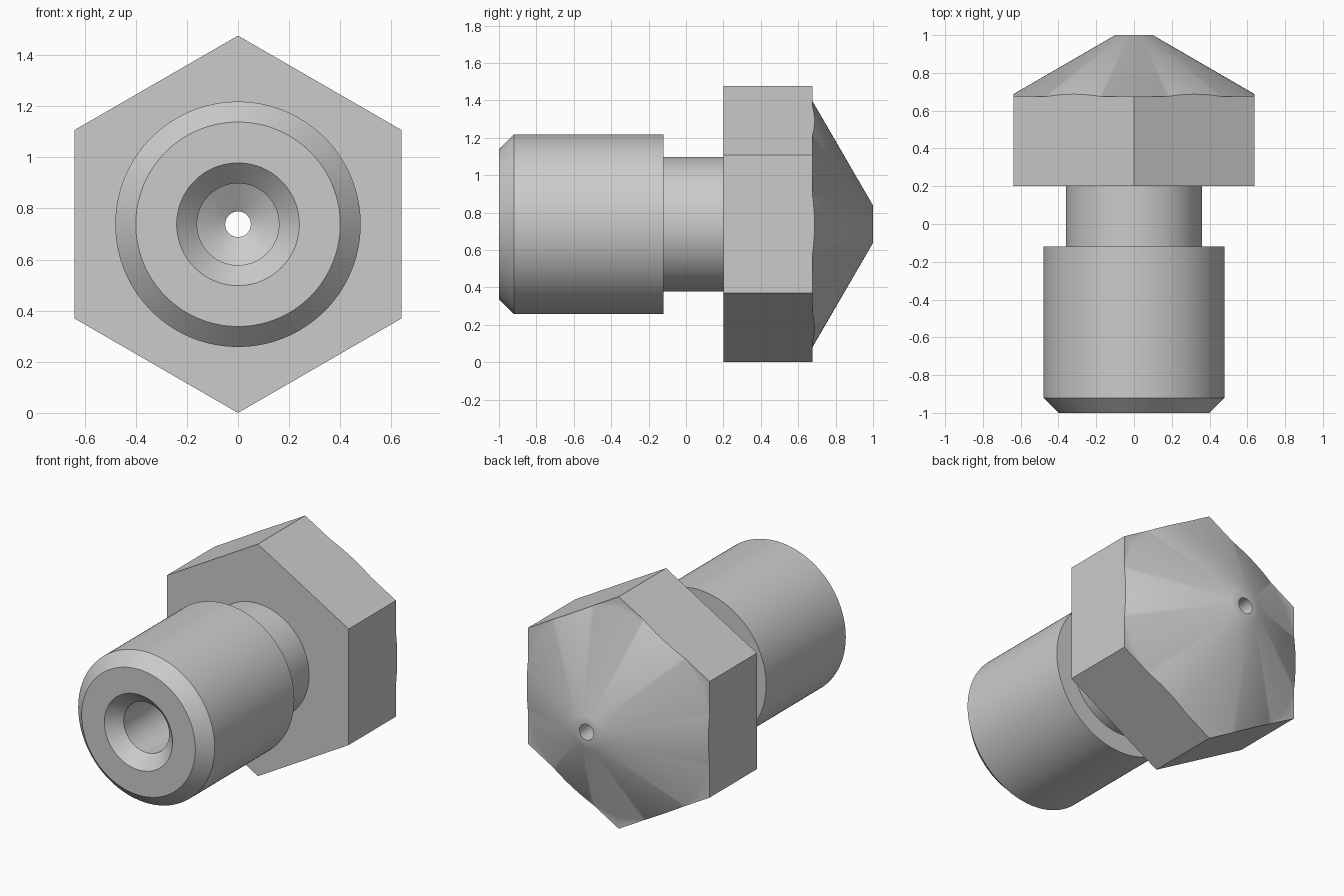
import bpy
import bmesh
from math import cos, sin, tau, radians
from mathutils import Matrix

old = bpy.data.objects.get("Cube")
if old:
    bpy.data.objects.remove(old, do_unlink=True)

HEX_R = 0.738          # corner radius of the hex head
AXIS_Z = HEX_R         # height of the turning axis
SEGMENTS = 144

metal = bpy.data.materials.new("grey metal")
metal.use_nodes = True
colour = (0.6, 0.6, 0.6, 1)
metal.diffuse_color = colour
metal.node_tree.nodes["Principled BSDF"].inputs["Base Color"].default_value = colour


def make_object(name, bm):
    bmesh.ops.recalc_face_normals(bm, faces=bm.faces)
    mesh = bpy.data.meshes.new(name)
    bm.to_mesh(mesh)
    bm.free()
    mesh.materials.append(metal)
    obj = bpy.data.objects.new(name, mesh)
    bpy.context.collection.objects.link(obj)
    return obj


def lathe(name, profile):
    """Turn a closed (radius, y) profile around the y axis."""
    bm = bmesh.new()
    rings = []
    for r, y in profile:
        rings.append([bm.verts.new((r * cos(tau * i / SEGMENTS), y,
                                    AXIS_Z + r * sin(tau * i / SEGMENTS)))
                      for i in range(SEGMENTS)])
    for a, b in zip(rings, rings[1:] + rings[:1]):
        for i in range(SEGMENTS):
            j = (i + 1) % SEGMENTS
            bm.faces.new((a[i], a[j], b[j], b[i]))
    return make_object(name, bm)


# Turned body: outside from the front chamfer to the tip, then the bore back out
nozzle = lathe("nozzle_body", [
    (0.24, -1.0), (0.40, -1.0), (0.48, -0.92), (0.48, -0.12),   # shank
    (0.36, -0.12), (0.36, 0.20),                                # neck
    (0.85, 0.20), (0.85, 0.675),                                # head blank
    (0.66, 0.675), (0.10, 1.0),                                 # cone tip
    (0.05, 1.0), (0.05, 0.84), (0.16, 0.777), (0.16, -0.92),    # bore
])

# Hex prism that trims the head blank to six flats, corners at top and bottom
bm = bmesh.new()
place = Matrix.Translation((0, 0, AXIS_Z)) @ Matrix.Rotation(radians(90), 4, "X")
bmesh.ops.create_cone(bm, cap_ends=True, segments=6, radius1=HEX_R,
                      radius2=HEX_R, depth=2.4, matrix=place)
# create_cone starts with a corner on its local y, which becomes z here
hex_cutter = make_object("hex_cutter", bm)
hex_cutter.hide_render = True

trim = nozzle.modifiers.new("hex flats", "BOOLEAN")
trim.operation = "INTERSECT"
trim.solver = "EXACT"
trim.object = hex_cutter

for o in bpy.context.selected_objects:
    o.select_set(False)
bpy.context.view_layer.objects.active = nozzle
nozzle.select_set(True)
bpy.ops.object.modifier_apply(modifier=trim.name)
bpy.data.objects.remove(hex_cutter, do_unlink=True)

# Smooth turned surfaces, crisp chamfers and flats
bpy.ops.object.shade_smooth_by_angle(angle=radians(35))
